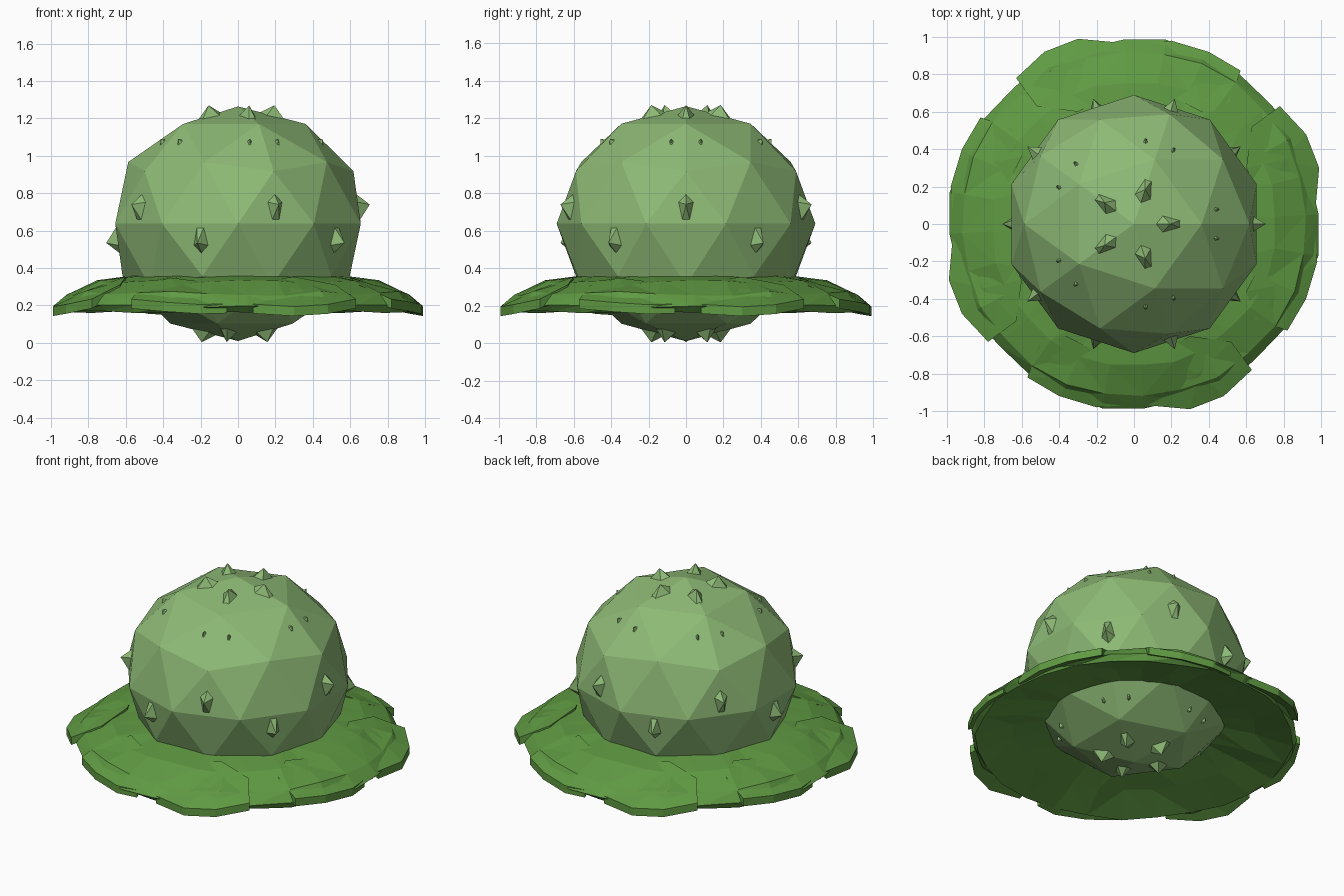
import bpy, bmesh, math, random
from mathutils import Vector, Matrix

cube = bpy.data.objects.get("Cube")
if cube:
    bpy.data.objects.remove(cube, do_unlink=True)
random.seed(4)
CENTRE = Vector((0, 0, 0.637))


def material(name, colour):
    m = bpy.data.materials.new(name)
    m.use_nodes = True
    m.diffuse_color = colour
    m.node_tree.nodes["Principled BSDF"].inputs["Base Color"].default_value = colour
    return m


pale_green = material("pale green", (0.27, 0.49, 0.18, 1))
leaf_green = material("leaf green", (0.115, 0.32, 0.055, 1))


def finish(bm, name, mat):
    bmesh.ops.recalc_face_normals(bm, faces=bm.faces)
    mesh = bpy.data.meshes.new(name)
    bm.to_mesh(mesh)
    bm.free()
    mesh.materials.append(mat)
    ob = bpy.data.objects.new(name, mesh)
    bpy.context.collection.objects.link(ob)
    return ob


def polar(r, degrees, z):
    a = math.radians(degrees)
    return Vector((r * math.cos(a), r * math.sin(a), z))


# Faceted round body, slightly squashed
bm = bmesh.new()
bmesh.ops.create_icosphere(bm, subdivisions=2, radius=1)
bmesh.ops.scale(bm, vec=(0.69, 0.69, 0.627), verts=bm.verts)
bmesh.ops.translate(bm, vec=CENTRE, verts=bm.verts)
finish(bm, "body", pale_green)


# Thorns: five-sided pyramids pointing outward, long side toward the pole
def thorn(bm, pos, size, height):
    n = Vector((pos.x, pos.y, pos.z * 1.15)).normalized()
    pole = Vector((0, 0, 1 if pos.z > 0 else -1))
    u = (pole - n * pole.dot(n)).normalized()
    s = u.cross(n)
    outline = [(0, 0.085), (0.052, 0.03), (0.024, -0.09), (-0.024, -0.09), (-0.052, 0.03)]
    base = [bm.verts.new(CENTRE + pos + (s * a + u * b) * size - n * 0.02) for a, b in outline]
    tip = bm.verts.new(CENTRE + pos + n * height)
    for i in range(5):
        bm.faces.new((base[i], base[(i + 1) % 5], tip))
    bm.faces.new(base[::-1])


bm = bmesh.new()
for k in range(5):
    az = 72 * k
    for p, size, height in (
        (polar(0.18, az, 0.58), 1, 0.055),
        (polar(0.645, az, 0.093), 1, 0.06),
        (polar(0.44, az + 10, 0.43), 0.5, 0.03),
        (polar(0.44, az - 10, 0.43), 0.5, 0.03),
    ):
        thorn(bm, p, size, height)
        thorn(bm, -p, size, height)
finish(bm, "thorns", pale_green)

# Brim: wavy low-poly ring with four-fold symmetry
SEG, QUARTER = 28, 7
PROFILE = [(0.52, 0.365, 0), (0.76, 0.325, 0.012), (0.92, 0.265, 0.015),
           (0.985, 0.20, 0.015), (0.95, 0.168, 0.01), (0.72, 0.225, 0.015), (0.46, 0.29, 0)]
bm = bmesh.new()
rings = []
for r, z, wave in PROFILE:
    jitter = [(random.uniform(-1, 1) * wave, random.uniform(-1, 1) * wave) for _ in range(QUARTER)]
    rings.append([bm.verts.new(polar(r + jitter[i % QUARTER][0], 360 * i / SEG + 3,
                                     z + jitter[i % QUARTER][1])) for i in range(SEG)])
for k, ring in enumerate(rings):
    nxt = rings[(k + 1) % len(rings)]
    for i in range(SEG):
        j = (i + 1) % SEG
        bm.faces.new((ring[i], ring[j], nxt[j], nxt[i]))
bmesh.ops.triangulate(bm, faces=bm.faces)
finish(bm, "brim", leaf_green)

# Overlapping leaf plates on the brim, two kinds repeated each quarter turn
WIDE_LEAF = [(0.97, 0.08), (0.99, 0.3), (0.92, 0.48), (0.78, 0.63), (0.63, 0.52), (0.6, 0.3), (0.7, 0.09)]
ROUND_LEAF = [(0.57, 0.82), (0.4, 0.92), (0.2, 0.98), (0.06, 0.97), (0.13, 0.72), (0.36, 0.6), (0.51, 0.65)]


def leaf(bm, outline, turn, tilt):
    rot = Matrix.Rotation(turn, 3, 'Z')
    mid = sum((Vector((x, y, 0)) for x, y in outline), Vector()) / len(outline)
    side = Vector((-mid.y, mid.x, 0)).normalized()

    def point(x, y, drop):
        r = math.hypot(x, y)
        z = 0.365 - 0.45 * max(0, r - 0.62) ** 1.15 - drop
        return bm.verts.new(rot @ Vector((x, y, z + tilt * (Vector((x, y, 0)) - mid).dot(side))))

    top = [point(x, y, 0) for x, y in outline]
    low = [point(x, y, 0.05) for x, y in outline]
    crown, under = point(mid.x, mid.y, -0.01), point(mid.x, mid.y, 0.05)
    for i in range(len(top)):
        j = (i + 1) % len(top)
        bm.faces.new((top[i], top[j], crown))
        bm.faces.new((low[j], low[i], under))
        bm.faces.new((top[j], top[i], low[i], low[j]))


bm = bmesh.new()
for k in range(4):
    leaf(bm, WIDE_LEAF, k * math.pi / 2, 0.07)
    leaf(bm, ROUND_LEAF, k * math.pi / 2, -0.07)
finish(bm, "brim_leaves", leaf_green)
